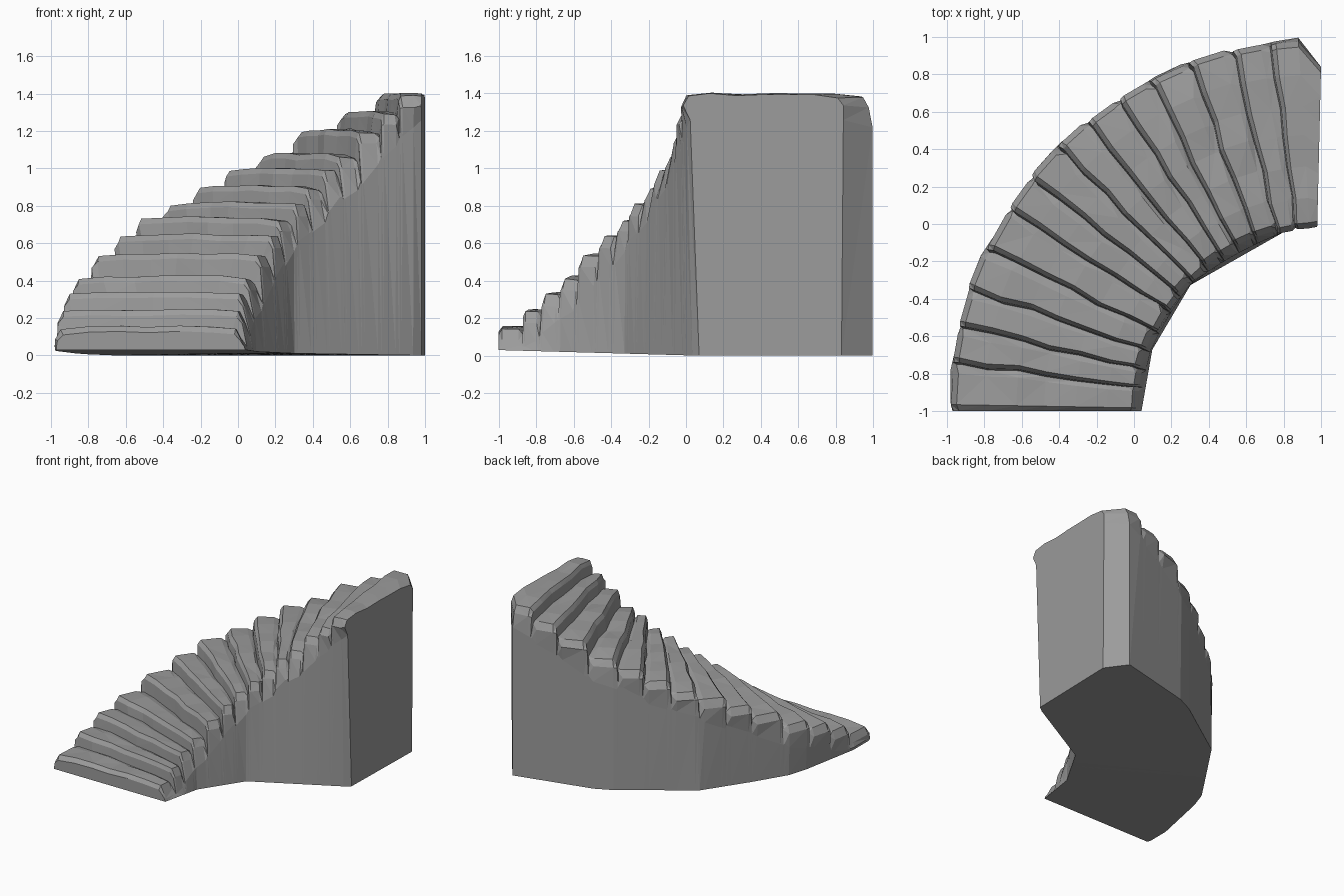
import bpy, bmesh, math, random

if "Cube" in bpy.data.objects:
    bpy.data.objects.remove(bpy.data.objects["Cube"])
random.seed(7)

# One grey stone colour
stone = bpy.data.materials.new("grey stone")
stone.diffuse_color = (0.33, 0.33, 0.33, 1)
stone.use_nodes = True
stone.node_tree.nodes["Principled BSDF"].inputs["Base Color"].default_value = stone.diffuse_color

# Tread heights and front angles, swept about the centre (1, -1)
Z = [.16, .25, .34, .425, .55, .65, .74, .82, .91, 1.0, 1.08, 1.21, 1.31, 1.40]
A = [0, 7.3, 13, 19, 25.6, 33, 39, 45, 51, 57, 62.5, 69, 76, 82, 90]


def lerp_table(x, xs, ys):
    for i in range(len(xs) - 1):
        if x <= xs[i + 1]:
            k = (x - xs[i]) / (xs[i + 1] - xs[i])
            return ys[i] + (ys[i + 1] - ys[i]) * k
    return ys[-1]


def chord(a, angs, rads):
    # radius of a straight-sided outline at angle a
    for i in range(len(angs) - 1):
        if a <= angs[i + 1]:
            p, q = math.radians(angs[i]), math.radians(angs[i + 1])
            t = math.radians(a)
            r1, r2 = rads[i], rads[i + 1]
            return r1 * r2 * math.sin(q - p) / (
                r1 * math.sin(t - p) + r2 * math.sin(q - t))
    return rads[-1]


def outer_limit(a):
    # chamfered corners at both ends of the outer wall
    return min(2.0, lerp_table(a, [0, 3, 86.5, 90], [1.97, 2.0, 2.0, 1.84]))


def pos(a, r, z):
    t = math.radians(a)
    return (1 - r * math.cos(t), -1 + r * math.sin(t), z)


def ramp(a):
    return lerp_table(a, A, [.07] + Z)


bm = bmesh.new()
sections = []
TOP = [0, .14, .32, .5, .66, .84, 1]


def section(a, z, jit_a, jit_z, jit_r, inset, drop):
    """One cross-section of the stair: bottom, wall, stone end, tread, mirrored."""
    lim = outer_limit(a)
    ri = chord(a, [0, 20, 44, 90], [.96, .96, .97, 1.07])
    ro = min(lim, chord(a, [0, 3, 23, 45, 66, 86.5, 90],
                        [1.97, 2.0, 2.0, 2.0, 2.0, 2.0, 1.83]))
    ends = []
    for r in (ri, ro):
        y = -1 + r * math.sin(math.radians(a))
        ends.append(pos(a, r, max(0, .03 * (1 - (y + 1) / 1.07))))
    zw = max(.05, ramp(a) - .15 + jit_z[0] * 3)
    zl = z - drop
    r_in = .985 + jit_r[0] + inset
    r_out = min(lim, 1.99 + jit_r[1]) - inset
    pts = [ends[0], pos(a, (ri + .975) / 2, zw), pos(a, r_in, max(zl, zw + .01))]
    for k, t in enumerate(TOP):
        r = r_in + .03 + (r_out - r_in - .06) * t
        e = .012 if k in (0, 6) else 0
        pts.append(pos(min(90, max(0, a + jit_a[k])), r, z + jit_z[k] - e))
    pts += [pos(a, r_out, max(zl, zw + .01)), pos(a, min(ro + .01, lim), zw), ends[1]]
    if a >= 90:
        pts = [(x - .02 * max(0, 1 - (y / .84)), y, zz) for x, y, zz in pts]
    sections.append([bm.verts.new(p) for p in pts])


# Rough-hewn steps: groove, front lip, tread edge, tread back
zero = [0] * 7
for i, z in enumerate(Z):
    a, b = A[i], A[i + 1]
    ja = [random.uniform(-.45, .45) for _ in TOP] if i else zero
    jz = [random.uniform(-.009, .004) for _ in TOP]
    jr = [random.uniform(-.015, .012), random.uniform(-.012, .01)]
    if i:
        section(a, Z[i - 1] - .015, ja, zero, [0, 0], .025, .03)
    section(a + (.25 if i else 0), z - .03, ja, jz, jr, .005, .05)
    section(a + 1.0, z, ja, jz, jr, 0, .075)
    back = [random.uniform(-.4, .2) for _ in TOP]
    jb = [v + random.uniform(-.006, .004) for v in jz]
    if i < len(Z) - 1:
        section(b - 1.1, z - .002, back, jb, jr, 0, .075)
    else:
        section(86.5, z, zero, jb, jr, 0, .075)
        section(90, z - .004, zero, jb, [0, 0], 0, .06)

# Skin the sections and close both ends
n = len(sections[0])
for s, t in zip(sections, sections[1:]):
    for k in range(n):
        m = (k + 1) % n
        bm.faces.new((s[k], s[m], t[m], t[k]))
bm.faces.new(sections[0])
bm.faces.new(sections[-1][::-1])
bmesh.ops.triangulate(bm, faces=[f for f in bm.faces if len(f.verts) == 4])
bmesh.ops.recalc_face_normals(bm, faces=bm.faces)

mesh = bpy.data.meshes.new("curved_stone_stair")
bm.to_mesh(mesh)
bm.free()
mesh.materials.append(stone)
bpy.context.collection.objects.link(bpy.data.objects.new("curved_stone_stair", mesh))
